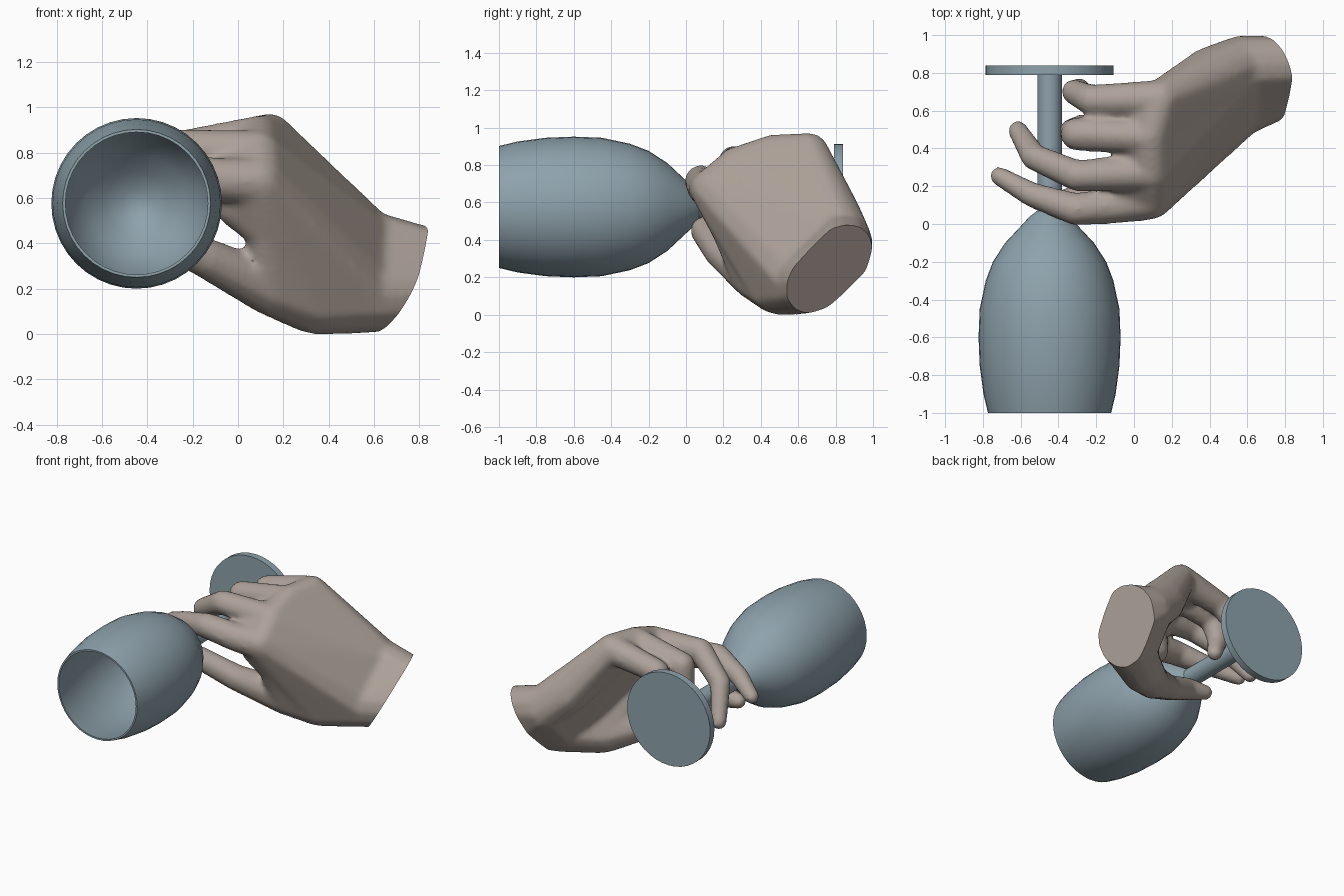
import bpy, bmesh, math
from mathutils import Vector, Matrix

if "Cube" in bpy.data.objects:
    bpy.data.objects.remove(bpy.data.objects["Cube"])


def lathe(name, profile, x, z, sides=40):
    """Spin (y, radius) points about an axis parallel to y."""
    bm = bmesh.new()
    vs = [bm.verts.new((r, y, 0)) for y, r in profile]
    es = [bm.edges.new(p) for p in zip(vs, vs[1:])]
    bmesh.ops.spin(bm, geom=vs + es, cent=(0, 0, 0), axis=(0, 1, 0),
                   angle=2 * math.pi, steps=sides, use_duplicate=False)
    bmesh.ops.remove_doubles(bm, verts=bm.verts, dist=1e-4)
    bmesh.ops.recalc_face_normals(bm, faces=bm.faces)
    me = bpy.data.meshes.new(name)
    bm.to_mesh(me)
    bm.free()
    ob = bpy.data.objects.new(name, me)
    ob.location = (x, 0, z)
    bpy.context.collection.objects.link(ob)
    return ob


def hull(bm, *balls):
    """Add the convex hull of several balls (x, y, z, radius)."""
    part = bmesh.new()
    for x, y, z, r in balls:
        bmesh.ops.create_icosphere(part, subdivisions=2, radius=r,
                                   matrix=Matrix.Translation((x, y, z)))
    bmesh.ops.delete(part, geom=part.faces[:], context='FACES_ONLY')
    res = bmesh.ops.convex_hull(part, input=part.verts[:])
    junk = set(res["geom_interior"]) | set(res["geom_unused"])
    bmesh.ops.delete(part, geom=[v for v in junk if isinstance(v, bmesh.types.BMVert)],
                     context='VERTS')
    bmesh.ops.recalc_face_normals(part, faces=part.faces)
    me = bpy.data.meshes.new("tmp")
    part.to_mesh(me)
    part.free()
    bm.from_mesh(me)
    bpy.data.meshes.remove(me)


def chain(bm, balls):
    for a, b in zip(balls, balls[1:]):
        hull(bm, a, b)


def finish(ob, deg, color):
    mat = bpy.data.materials.new(ob.name + "_colour")
    mat.diffuse_color = color
    mat.use_nodes = True
    mat.node_tree.nodes["Principled BSDF"].inputs["Base Color"].default_value = mat.diffuse_color
    ob.data.materials.append(mat)
    bpy.ops.object.select_all(action='DESELECT')
    ob.select_set(True)
    bpy.context.view_layer.objects.active = ob
    bpy.ops.object.shade_smooth_by_angle(angle=math.radians(deg))


# Wine glass: hollow bowl, stem and foot in one profile
glass = lathe("wine_glass", [
    (0.05, 0), (0.04, 0.06), (-0.02, 0.14), (-0.1, 0.222), (-0.2, 0.288), (-0.4, 0.346),
    (-0.6, 0.363), (-0.8, 0.352), (-1.0, 0.314),
    (-1.0, 0.326), (-0.9, 0.35), (-0.75, 0.37), (-0.6, 0.376), (-0.45, 0.37),
    (-0.3, 0.338), (-0.2, 0.3), (-0.1, 0.235), (-0.02, 0.16), (0.04, 0.105), (0.07, 0.065),
    (0.79, 0.065), (0.79, 0.338), (0.84, 0.338), (0.84, 0)], -0.447, 0.576)
finish(glass, 35, (0.27, 0.36, 0.41, 1))

# Hand landmarks: knuckles, wrist, heel and thumb base
index_k = (0.09, 0.13, 0.67, 0.11)
middle_k = (0.09, 0.27, 0.80, 0.10)
ring_k = (0.09, 0.46, 0.87, 0.095)
pinky_k = (0.14, 0.66, 0.87, 0.105)
wrist_mid = (0.56, 0.84, 0.395, 0.16)
wrist_in = (0.54, 0.62, 0.17, 0.17)
wrist_hi = (0.84, 0.85, 0.33, 0.145)
wrist_lo = (0.80, 0.73, 0.18, 0.16)
wrist_back = (0.76, 0.82, 0.22, 0.15)
heel = (0.41, 0.80, 0.52, 0.145)
thumb_base = (0.33, 0.49, 0.145, 0.148)
thumb_k = (0.14, 0.36, 0.20, 0.12)
web = (0.12, 0.22, 0.45, 0.085)
pad = (-0.02, 0.21, 0.56, 0.085)

bm = bmesh.new()
# Palm and wrist
hull(bm, index_k, middle_k, wrist_mid, wrist_in)
hull(bm, middle_k, ring_k, wrist_mid, wrist_in)
hull(bm, ring_k, pinky_k, heel, wrist_mid)
hull(bm, wrist_mid, wrist_in, wrist_hi, wrist_lo, wrist_back)
hull(bm, thumb_base, wrist_in, index_k, web)
hull(bm, thumb_k, thumb_base, web)
hull(bm, index_k, web, pad)
# Webbing between neighbouring fingers
hull(bm, index_k, middle_k, pad, (-0.07, 0.18, 0.73, 0.06))
hull(bm, middle_k, ring_k, (-0.02, 0.36, 0.80, 0.06))
hull(bm, ring_k, pinky_k, (-0.01, 0.56, 0.82, 0.06))
# Fingers and thumb
chain(bm, [index_k, (-0.08, 0.10, 0.68, 0.098), (-0.31, 0.078, 0.715, 0.088),
           (-0.54, 0.155, 0.66, 0.068), (-0.715, 0.255, 0.59, 0.052)])
chain(bm, [middle_k, (-0.30, 0.255, 0.82, 0.085), (-0.53, 0.355, 0.68, 0.072), (-0.615, 0.495, 0.47, 0.055)])
chain(bm, [ring_k, (-0.30, 0.475, 0.80, 0.09), (-0.33, 0.49, 0.63, 0.07), (-0.27, 0.53, 0.50, 0.056)])
chain(bm, [pinky_k, (-0.22, 0.655, 0.80, 0.085), (-0.32, 0.70, 0.65, 0.068), (-0.28, 0.72, 0.51, 0.052)])
chain(bm, [thumb_k, (-0.15, 0.18, 0.34, 0.09), (-0.38, 0.10, 0.45, 0.08), (-0.52, 0.13, 0.46, 0.055)])
me = bpy.data.meshes.new("hand")
bm.to_mesh(me)
bm.free()
hand = bpy.data.objects.new("hand", me)
bpy.context.collection.objects.link(hand)

# Fuse the parts into one skin
rm = hand.modifiers.new("fuse", 'REMESH')
rm.mode = 'VOXEL'
rm.voxel_size = 0.016
sm = hand.modifiers.new("soften", 'SMOOTH')
sm.factor = 0.5
sm.iterations = 12
dg = bpy.context.evaluated_depsgraph_get()
skin = bpy.data.meshes.new_from_object(hand.evaluated_get(dg))
hand.modifiers.clear()

# Flat cut at the wrist
bm = bmesh.new()
bm.from_mesh(skin)
bmesh.ops.bisect_plane(bm, geom=bm.verts[:] + bm.edges[:] + bm.faces[:],
                       plane_co=Vector((0.88, 0, 0)),
                       plane_no=Vector((1, 0.42, -0.62)).normalized(), clear_outer=True)
bmesh.ops.holes_fill(bm, edges=[e for e in bm.edges if e.is_boundary], sides=0)
bmesh.ops.recalc_face_normals(bm, faces=bm.faces)
bm.to_mesh(skin)
bm.free()
hand.data = skin
finish(hand, 40, (0.42, 0.36, 0.32, 1))
